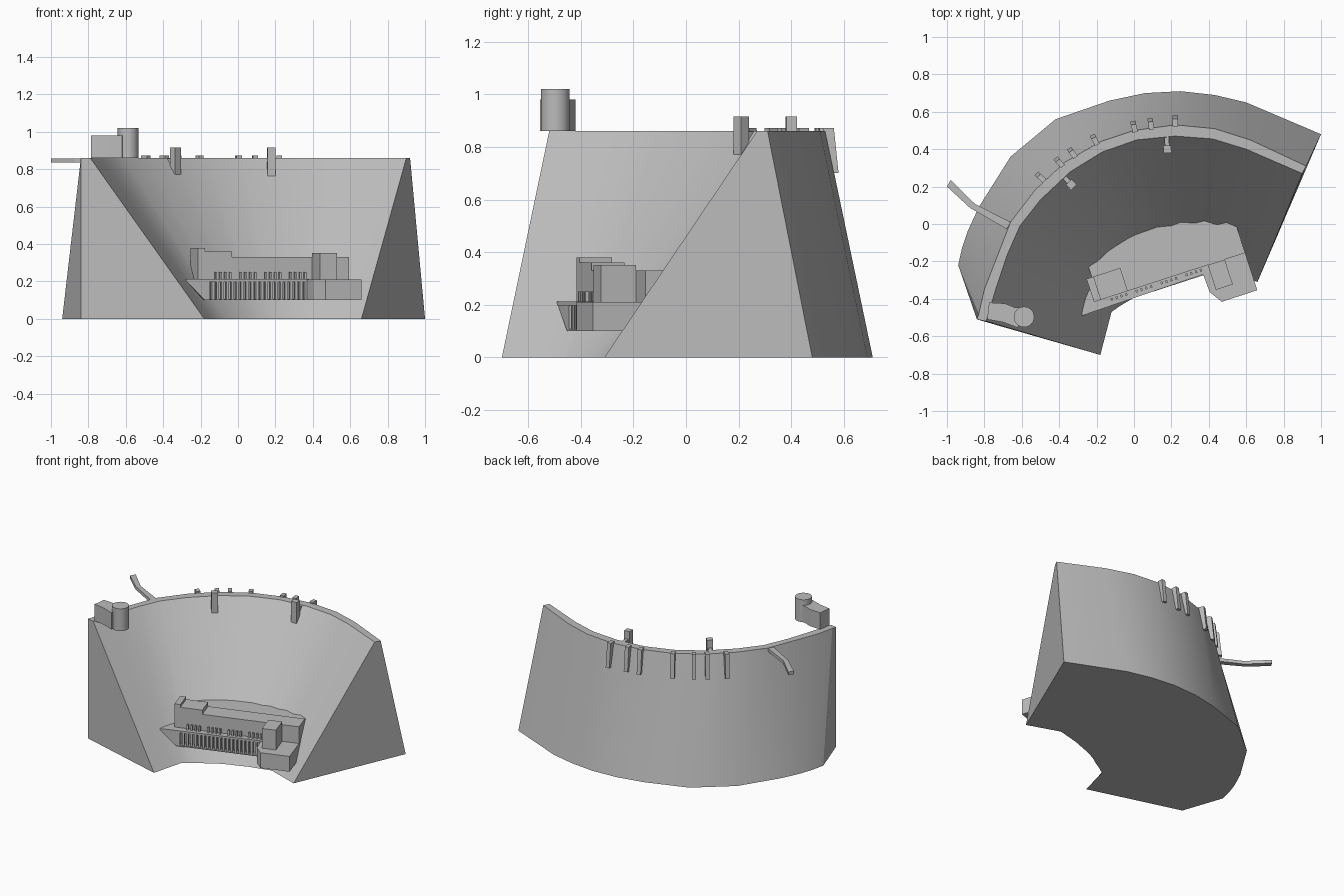
import bpy, math
from mathutils import Vector

cube = bpy.data.objects.get("Cube")
if cube:
    bpy.data.objects.remove(cube, do_unlink=True)

concrete = bpy.data.materials.new("concrete_grey")
concrete.use_nodes = True
GREY = (0.5, 0.5, 0.5, 1)
concrete.diffuse_color = GREY
concrete.node_tree.nodes["Principled BSDF"].inputs["Base Color"].default_value = GREY


def make(name, verts, faces):
    mesh = bpy.data.meshes.new(name)
    mesh.from_pydata([tuple(v) for v in verts], [], faces)
    mesh.materials.append(concrete)
    obj = bpy.data.objects.new(name, mesh)
    bpy.context.collection.objects.link(obj)
    return obj


def loft(name, low, high):
    """Closed solid between two counter-clockwise rings of 3D points."""
    n = len(low)
    faces = [tuple(reversed(range(n))), tuple(range(n, 2 * n))]
    faces += [(i, (i + 1) % n, n + (i + 1) % n, n + i) for i in range(n)]
    return make(name, list(low) + list(high), faces)


def prism(name, outline, z0, z1):
    return loft(name, [(x, y, z0) for x, y in outline], [(x, y, z1) for x, y in outline])


def smooth(obj, angle):
    bpy.ops.object.select_all(action='DESELECT')
    obj.select_set(True)
    bpy.context.view_layer.objects.active = obj
    bpy.ops.object.shade_smooth_by_angle(angle=math.radians(angle))


# Curved dam wall: four plan curves, from the right end to the left end
CREST = 0.86
outer_top = [(-.84, -.51), (-.83, -.48), (-.80, -.35), (-.73, -.17), (-.66, .01), (-.53, .18), (-.37, .33),
             (-.18, .44), (0, .5), (.22, .53), (.43, .51), (.62, .45), (.92, .31)]
outer_low = [(-.84, -.51), (-.94, -.22), (-.92, -.13), (-.89, -.04), (-.83, .09), (-.66, .36), (-.42, .56),
             (-.13, .66), (.06, .7), (.25, .71), (.43, .69), (.6, .65), (1, .48)]
inner_top = [(-.79, -.52), (-.785, -.5), (-.74, -.35), (-.68, -.17), (-.61, -.01), (-.5, .13), (-.34, .28),
             (-.17, .385), (.015, .45), (.22, .47), (.42, .455), (.6, .4), (.9, .27)]
inner_low = [(-.18, -.7), (-.175, -.68), (-.15, -.585), (-.12, -.47), (-.07, -.435), (-.01, -.4), (.05, -.36),
             (.12, -.325), (.19, -.3), (.27, -.27), (.35, -.25), (.43, -.23), (.66, -.31)]
rings = [(outer_low, 0), (outer_top, CREST), (inner_top, CREST), (inner_low, 0)]
n = len(outer_top)
verts = [(x, y, z) for curve, z in rings for x, y in curve]
faces = [(r * n + i, r * n + i + 1, (r + 1) % 4 * n + i + 1, (r + 1) % 4 * n + i)
         for r in range(4) for i in range(n - 1)]
faces = [tuple(reversed(f)) for f in faces]
faces += [(0, n, 2 * n, 3 * n), tuple(r * n + n - 1 for r in (3, 2, 1, 0))]
smooth(make("dam_wall", verts, faces), 25)

# Access road leaving the crest
prism("access_road", [(-.66, .01), (-.85, .107), (-.98, .235), (-1, .2), (-.877, .086), (-.68, -.027)],
      .835, .858)

# Gatehouse and round tower on the right end of the crest
prism("gatehouse", [(-.785, -.51), (-.7, -.525), (-.62, -.555), (-.6, -.45), (-.64, -.445),
                    (-.69, -.425), (-.775, -.42)], CREST, .98)
bpy.ops.mesh.primitive_cylinder_add(vertices=32, radius=.055, depth=.16, location=(-.588, -.497, .94))
tower = bpy.context.object
tower.name = "round_tower"
tower.data.materials.append(concrete)
smooth(tower, 30)

CENTRE = Vector((.22, -.4))


def radial(x, y):
    """Outward and sideways directions of the arch at a plan point."""
    out = (Vector((x, y)) - CENTRE).normalized()
    return out, Vector((out.y, -out.x))


def block(p, out, side, r0, r1, half):
    return [p + out * r + side * s for r, s in
            ((r0, half), (r1, half), (r1, -half), (r0, -half))]


# Sloping ribs hung on the outer face
for i, (x, y) in enumerate([(-.5, .25), (-.4, .33), (-.33, .38), (-.21, .45), (0, .52), (.09, .535), (.22, .55)]):
    out, side = radial(x, y)
    p = Vector((x, y))
    low = [(*q, .7) for q in block(p, out, side, -.02, .03, .014)]
    high = [(*q, .872) for q in block(p, out, side, -.03, .012, .014)]
    loft(f"outer_rib_{i + 1}", low, high)

# Intake towers on the inner face, joined to the crest by footbridges
for i, (x, y) in enumerate([(-.335, .21), (.178, .4)]):
    out, side = radial(x, y)
    p = Vector((x, y))
    prism(f"intake_tower_{i + 1}", block(p, out, side, -.02, .02, .021), .76, .915)
    prism(f"intake_footbridge_{i + 1}", block(p, out, side, .01, .09, .012), .79, .858)

# Powerhouse, laid out along its own axis (u along the front, v to the back)
ANGLE = math.radians(18)
ORIGIN = Vector((-.214, -.417))
U = Vector((math.cos(ANGLE), math.sin(ANGLE)))
V = Vector((-U.y, U.x))


def plan(outline):
    return [ORIGIN + U * u + V * v for u, v in outline]


def box(name, u0, u1, v0, v1, z0, z1):
    return prism(name, plan([(u0, v0), (u1, v0), (u1, v1), (u0, v1)]), z0, z1)


box("powerhouse_base", .02, .85, 0, .2, .1, .21)
box("powerhouse_hall", 0, .85, 0, .13, .21, .33)
box("powerhouse_rear", .03, .85, .13, .3, .1, .325)
box("powerhouse_annex", 0, .19, 0, .13, .33, .36)
box("powerhouse_stair_head", 0, .04, 0, .13, .36, .38)
box("powerhouse_block", .64, .735, -.14, 0, .21, .352)
prism("powerhouse_platform", plan([(.6, -.03), (.605, -.142), (.65, -.21), (.85, -.21), (.85, .02), (.6, .02)]),
      .1, .21)
prism("powerhouse_deck", plan([(-.084, -.05), (.61, -.04), (.61, .1), (-.02, .1)]), .198, .213)
low = [(*q, .1) for q in plan([(.025, -.045), (.05, -.045), (.05, .1), (.025, .1)])]
high = [(*q, .2) for q in plan([(-.08, -.048), (.05, -.045), (.05, .1), (-.02, .1)])]
loft("slanted_wing_wall", low, high)
box("deck_sill", .03, .61, -.045, .01, .1, .107)

# Columns under the deck, posts above it
for i in range(20):
    u = .065 + i * .0275
    box(f"deck_column_{i + 1}", u, u + .014, -.04, -.02, .1, .2)
for group in range(4):
    for i in range(4):
        u = .09 + group * .14 + i * .027
        box(f"deck_post_{group + 1}_{i + 1}", u, u + .011, -.022, -.008, .21, .25)
